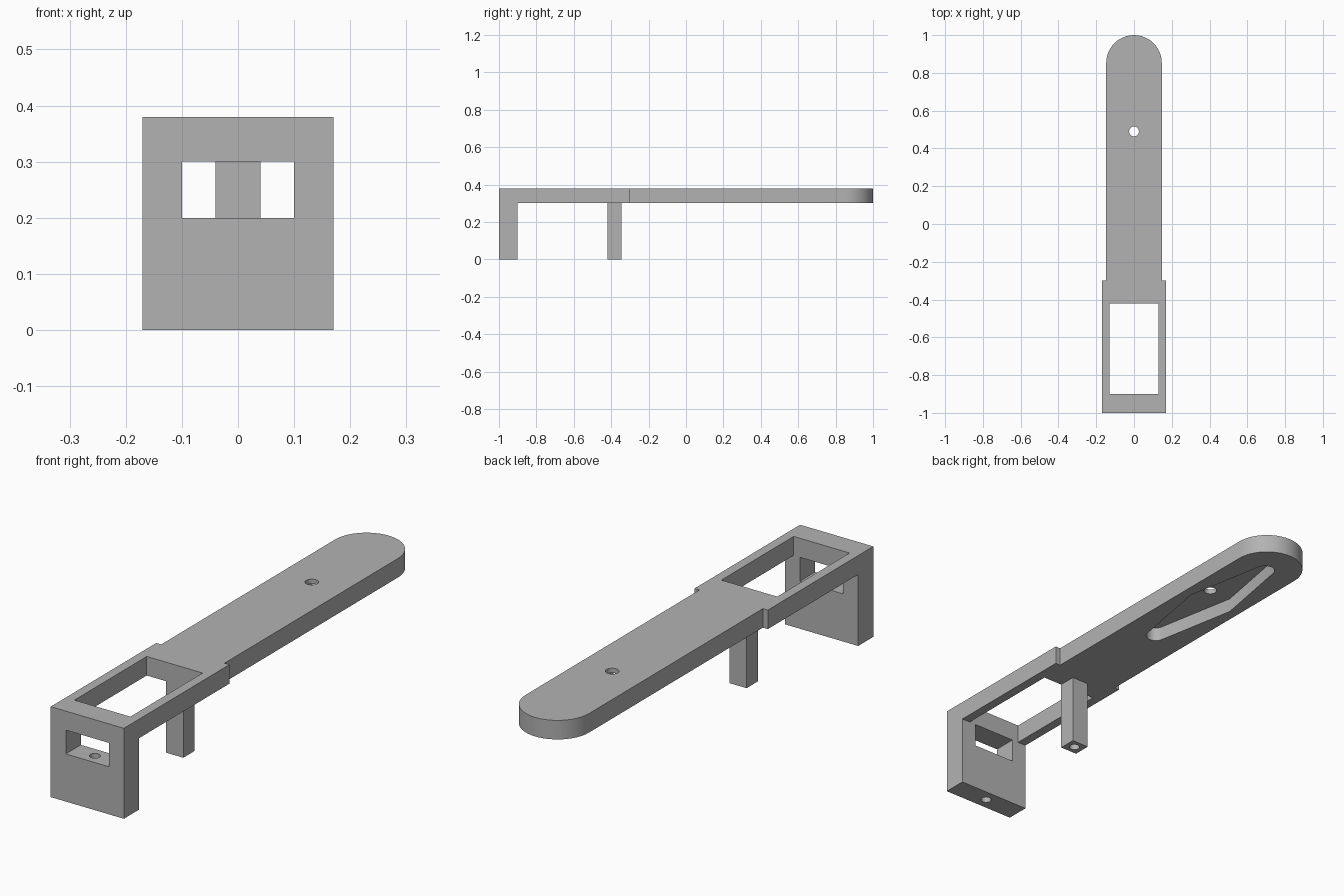
import bpy
import bmesh
from math import cos, sin, pi, radians

if "Cube" in bpy.data.objects:
    bpy.data.objects.remove(bpy.data.objects["Cube"], do_unlink=True)

grey = bpy.data.materials.new("matte grey")
grey.use_nodes = True
grey.diffuse_color = (0.45, 0.45, 0.45, 1)
grey.node_tree.nodes["Principled BSDF"].inputs["Base Color"].default_value = (0.45, 0.45, 0.45, 1)


def arc(y, r, start, end, steps=24):
    """Points on an arc centred on the y axis."""
    angles = [start + (end - start) * i / steps for i in range(steps + 1)]
    return [(r * cos(a), y + r * sin(a)) for a in angles]


def rect(half_width, y0, y1):
    return [(-half_width, y0), (half_width, y0), (half_width, y1), (-half_width, y1)]


def circle(y, r):
    return arc(y, r, 0, 2 * pi, 32)[:-1]


def prism(name, outline, z0, z1):
    """Extrude a plan outline from z0 up to z1."""
    bm = bmesh.new()
    base = bm.faces.new([bm.verts.new((x, y, z0)) for x, y in outline])
    top = bmesh.ops.extrude_face_region(bm, geom=[base])["geom"]
    bmesh.ops.translate(bm, vec=(0, 0, z1 - z0),
                        verts=[v for v in top if isinstance(v, bmesh.types.BMVert)])
    bmesh.ops.recalc_face_normals(bm, faces=bm.faces)
    mesh = bpy.data.meshes.new(name)
    bm.to_mesh(mesh)
    bm.free()
    mesh.materials.append(grey)
    obj = bpy.data.objects.new(name, mesh)
    bpy.context.collection.objects.link(obj)
    return obj


def activate(obj):
    bpy.ops.object.select_all(action="DESELECT")
    obj.select_set(True)
    bpy.context.view_layer.objects.active = obj


def cut(obj, outline, z0, z1):
    """Subtract a prism, then discard the cutter."""
    cutter = prism("cutter", outline, z0, z1)
    cutter.hide_render = True
    mod = obj.modifiers.new("cut", "BOOLEAN")
    mod.operation = "DIFFERENCE"
    mod.solver = "EXACT"
    mod.object = cutter
    activate(obj)
    bpy.ops.object.modifier_apply(modifier=mod.name)
    bpy.data.objects.remove(cutter, do_unlink=True)


UNDER, TOP = 0.30, 0.38
PIVOT = 0.49

# Long arm with a wider frame at the front and a rounded back end
arm = prism("arm_plate",
            [(-0.17, -1), (0.17, -1), (0.17, -0.3), (0.147, -0.3)]
            + arc(0.853, 0.147, 0, pi)
            + [(-0.147, -0.3), (-0.17, -0.3)], UNDER, TOP)
cut(arm, rect(0.13, -0.9, -0.42), 0.2, 0.5)

# Tapered pocket underneath, with the pivot hole through its floor
pocket = (arc(PIVOT + 0.35, 0.04, 0.18, pi - 0.18) + [(-0.105, PIVOT)]
          + arc(PIVOT - 0.35, 0.04, pi + 0.18, 2 * pi - 0.18) + [(0.105, PIVOT)])
cut(arm, pocket, 0.2, 0.36)
cut(arm, circle(PIVOT, 0.026), 0.2, 0.5)

# Front wall with a window and a screw hole up to its sill
wall = prism("front_wall", rect(0.17, -1, -0.9), 0, UNDER)
cut(wall, rect(0.1, -1.1, -0.8), 0.2, 0.4)
cut(wall, circle(-0.95, 0.021), -0.1, 0.25)

# Rear post with a blind screw hole
post = prism("rear_post", rect(0.04, -0.42, -0.345), 0, UNDER)
cut(post, circle(-0.3825, 0.021), -0.1, 0.2)

for part in (arm, wall, post):
    activate(part)
    bpy.ops.object.shade_smooth_by_angle(angle=radians(25))
